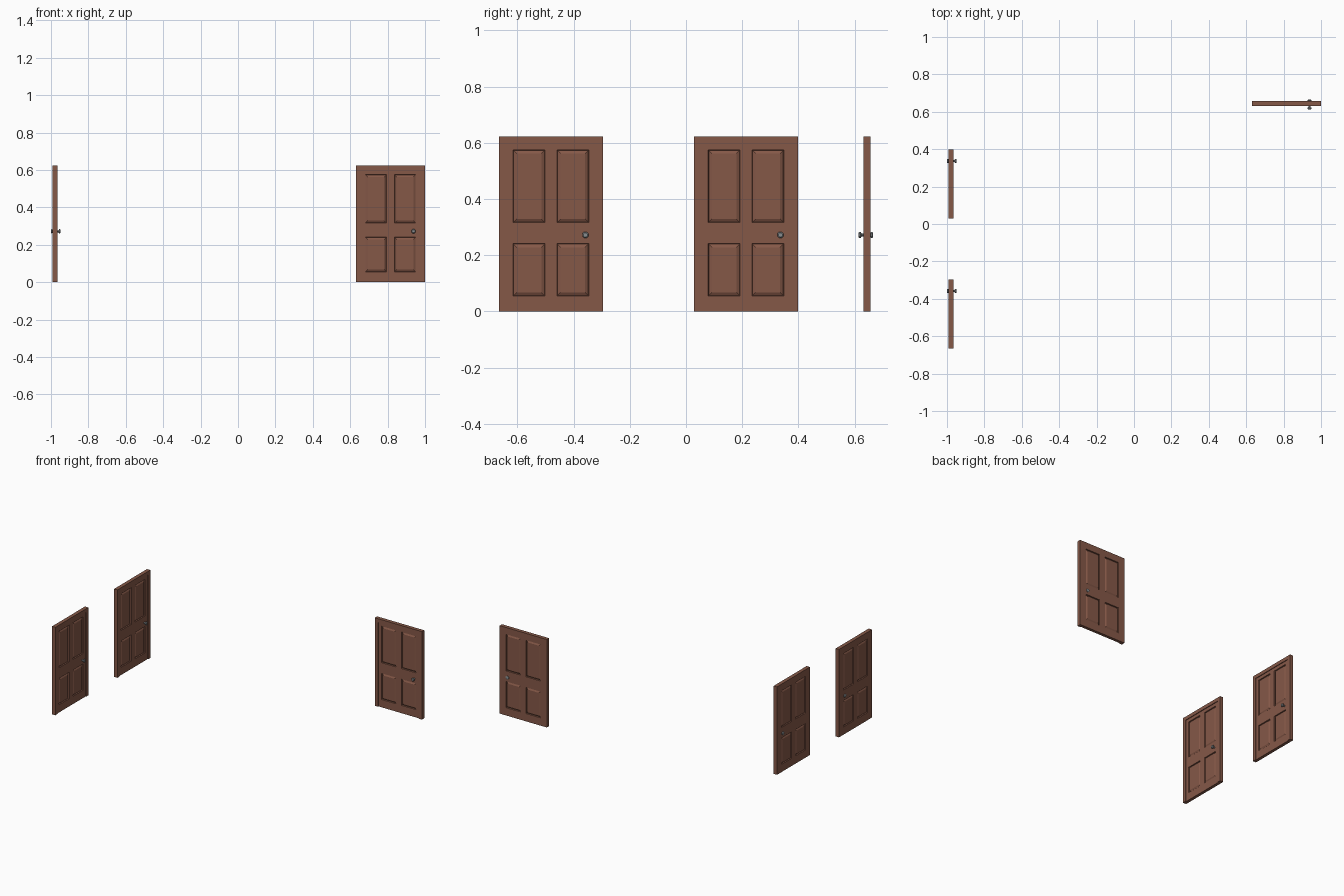
import bpy, bmesh, math
from mathutils import Matrix, Vector

if "Cube" in bpy.data.objects:
    bpy.data.objects.remove(bpy.data.objects["Cube"])

def material(name, rgb):
    m = bpy.data.materials.new(name)
    m.diffuse_color = (*rgb, 1)
    m.use_nodes = True
    m.node_tree.nodes["Principled BSDF"].inputs["Base Color"].default_value = m.diffuse_color
    return m

WOOD = material("brown wood", (0.235, 0.098, 0.064))
METAL = material("grey metal", (0.25, 0.27, 0.28))

W, H, T = 0.369, 0.623, 0.026      # overall width, height, thickness
JAMB, RECESS = 0.025, 0.005        # frame width, leaf set-back at the front

def finish(bm, name, mat, xf):
    bmesh.ops.remove_doubles(bm, verts=bm.verts, dist=1e-5)
    bmesh.ops.recalc_face_normals(bm, faces=bm.faces)
    me = bpy.data.meshes.new(name)
    bm.to_mesh(me)
    bm.free()
    me.materials.append(mat)
    ob = bpy.data.objects.new(name, me)
    ob.matrix_world = xf
    bpy.context.collection.objects.link(ob)
    return ob

# U-shaped surround: profile extruded through the thickness
def frame(xf):
    bm = bmesh.new()
    a, b, h = JAMB, W - JAMB, H - JAMB
    prof = [(0, 0), (a, 0), (a, h), (b, h), (b, 0), (W, 0), (W, H), (0, H)]
    f = bm.faces.new([bm.verts.new((x, 0, z)) for x, z in prof])
    ext = bmesh.ops.extrude_face_region(bm, geom=[f])["geom"]
    bmesh.ops.translate(bm, vec=(0, T, 0),
                        verts=[v for v in ext if isinstance(v, bmesh.types.BMVert)])
    finish(bm, "door_frame", WOOD, xf)

# leaf: gridded faces with four raised-and-fielded panels on both sides
def leaf(xf):
    bm = bmesh.new()
    xs = [JAMB, 0.050, 0.163, 0.206, 0.319, W - JAMB]
    zs = [0, 0.055, 0.241, 0.316, 0.575, H - JAMB]

    def quad(pts):
        bm.faces.new([bm.verts.new(p) for p in pts])

    def rect(i, k, inset, y):
        x0, x1 = xs[i] + inset, xs[i + 1] - inset
        z0, z1 = zs[k] + inset, zs[k + 1] - inset
        return [(x0, y, z0), (x1, y, z0), (x1, y, z1), (x0, y, z1)]

    for y, s in ((RECESS, 1), (T, -1)):
        for i in range(5):
            for k in range(5):
                rings = [rect(i, k, 0, y)]
                if i % 2 and k % 2:      # groove, then bevel up to the field
                    rings += [rect(i, k, 0.002, y + s * 0.007),
                              rect(i, k, 0.013, y + s * 0.001)]
                for r, q in zip(rings, rings[1:]):
                    for j in range(4):
                        n = (j + 1) % 4
                        quad([r[j], r[n], q[n], q[j]])
                quad(rings[-1])
    for i in range(5):
        for z in (zs[0], zs[-1]):
            quad([(xs[i], RECESS, z), (xs[i + 1], RECESS, z), (xs[i + 1], T, z), (xs[i], T, z)])
        for x in (xs[0], xs[-1]):
            quad([(x, RECESS, zs[i]), (x, RECESS, zs[i + 1]), (x, T, zs[i + 1]), (x, T, zs[i])])
    finish(bm, "door_leaf", WOOD, xf)

# knob: octagonal lathe along y, through the leaf
def knob(xf):
    bm = bmesh.new()
    prof = [(-0.018, 0.008), (-0.015, 0.012), (-0.010, 0.012), (-0.006, 0.006),
            (0.022, 0.006), (0.028, 0.012), (0.032, 0.012), (0.034, 0.008)]
    rings = [[bm.verts.new((0.307 + r * math.cos((j + .5) * math.pi / 4), y,
                            0.272 + r * math.sin((j + .5) * math.pi / 4)))
              for j in range(8)] for y, r in prof]
    for a, b in zip(rings, rings[1:]):
        for j in range(8):
            n = (j + 1) % 8
            bm.faces.new([a[j], a[n], b[n], b[j]])
    bm.faces.new(rings[0])
    bm.faces.new(rings[-1])
    finish(bm, "door_knob", METAL, xf)

# one door facing front, two facing right
turn = Matrix.Rotation(math.pi / 2, 4, 'Z')
for xf in (Matrix.Translation((1 - W, 0.631, 0)),
           Matrix.Translation((-0.966, 0.029, 0)) @ turn,
           Matrix.Translation((-0.966, -0.665, 0)) @ turn):
    frame(xf)
    leaf(xf)
    knob(xf)
